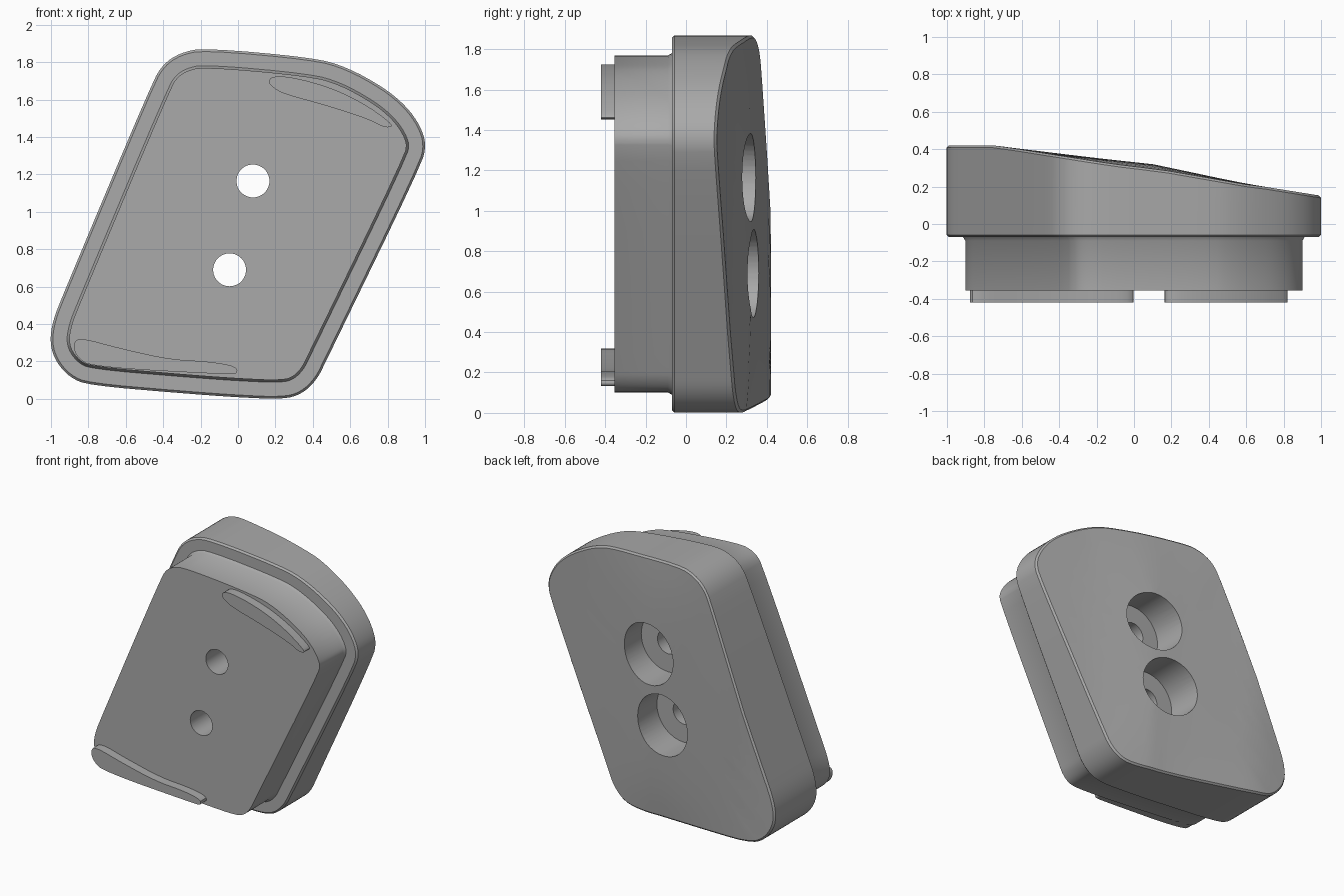
import bpy, bmesh, math
from mathutils import Vector

default = bpy.data.objects.get("Cube")
if default:
    bpy.data.objects.remove(default, do_unlink=True)

grey = bpy.data.materials.new("plain grey")
grey.use_nodes = True
colour = (0.4, 0.4, 0.4, 1)
grey.diffuse_color = colour
grey.node_tree.nodes["Principled BSDF"].inputs["Base Color"].default_value = colour


def round_off(points, passes=2):
    """Corner cutting on a closed outline of (x, z) points."""
    points = [Vector(p) for p in points]
    for _ in range(passes):
        cut = []
        for i, p in enumerate(points):
            q = points[(i + 1) % len(points)]
            cut += [p.lerp(q, 0.25), p.lerp(q, 0.75)]
        points = cut
    return points


def inset(points, distance):
    """Shift a clockwise outline inward along its normals."""
    moved = []
    for i, p in enumerate(points):
        along = (points[(i + 1) % len(points)] - points[i - 1]).normalized()
        moved.append(p + Vector((along.y, -along.x)) * distance)
    return moved


def make_object(name, bm):
    bmesh.ops.recalc_face_normals(bm, faces=bm.faces)
    mesh = bpy.data.meshes.new(name)
    bm.to_mesh(mesh)
    bm.free()
    mesh.materials.append(grey)
    obj = bpy.data.objects.new(name, mesh)
    bpy.context.collection.objects.link(obj)
    return obj


def smooth(obj):
    bpy.ops.object.select_all(action="DESELECT")
    obj.select_set(True)
    bpy.context.view_layer.objects.active = obj
    bpy.ops.object.shade_smooth_by_angle(angle=math.radians(35))


def loft(name, loops):
    """Skin a stack of equal closed loops of 3D points and cap both ends."""
    bm = bmesh.new()
    rings = [[bm.verts.new(p) for p in loop] for loop in loops]
    n = len(rings[0])
    for a, b in zip(rings, rings[1:]):
        for i in range(n):
            j = (i + 1) % n
            bm.faces.new((a[i], a[j], b[j], b[i]))
    bm.faces.new(rings[0])
    bm.faces.new(rings[-1])
    return make_object(name, bm)


# Slanted back surface, thick on the right and thin on the left
SLOPE = [(-1.1, .42), (-.75, .42), (-.18, .35), (.1, .32), (.6, .215), (1.1, .135)]


def back_y(p, rim):
    for (x0, y0), (x1, y1) in zip(SLOPE, SLOPE[1:]):
        if p.x <= x1:
            y = y0 + (y1 - y0) * (p.x - x0) / (x1 - x0)
            break
    middle = max(0, 1 - abs(p.x) / 0.7)
    return y - 0.025 * rim * middle


outline = round_off([
    (-.93, .57), (-.46, 1.69), (-.4, 1.79), (-.31, 1.85), (-.18, 1.877),
    (.4, 1.825), (.58, 1.775), (.78, 1.665), (.9, 1.565), (.975, 1.46),
    (1.007, 1.36), (.98, 1.25), (.47, .2), (.42, .1), (.34, .025), (.24, -.002),
    (0, .008), (-.3, .03), (-.8, .073), (-.9, .115), (-.975, .2), (-1.007, .3),
    (-.99, .42)])

# Body: narrower front block, stepped flange, slanted back
loops = []
for distance, y in [(.1, -.355), (.1, -.09), (.088, -.07), (.012, -.07), (0, -.058)]:
    loops.append([(p.x, y, p.y) for p in inset(outline, distance)])
loops.append([(p.x, back_y(p, 1) - .012, p.y) for p in outline])
edge = inset(outline, .012)
centre = Vector((0, .93))
for scale in (1, .9, .78, .64, .48, .32, .16, .04):
    ring = [centre.lerp(p, scale) for p in edge]
    loops.append([(p.x, back_y(p, scale ** 4), p.y) for p in ring])
body = loft("body", loops)

# Two counterbored screw holes
cutters = []
for x, z in [(.08, 1.165), (-.045, .69)]:
    for radius, near, far in [(.088, -.6, .7), (.218, .085, .7)]:
        circle = [(x + radius * math.cos(math.tau * i / 48),
                   z + radius * math.sin(math.tau * i / 48)) for i in range(48)]
        cutters.append(loft("hole_cutter", [[(a, y, b) for a, b in circle]
                                            for y in (near, far)]))
bpy.context.view_layer.objects.active = body
for cutter in cutters:
    cutter.hide_render = True
    hole = body.modifiers.new("hole", "BOOLEAN")
    hole.operation = "DIFFERENCE"
    hole.solver = "EXACT"
    hole.object = cutter
    bpy.ops.object.modifier_apply(modifier=hole.name)
for cutter in cutters:
    bpy.data.objects.remove(cutter, do_unlink=True)
smooth(body)

# Raised locating ridges on the front
ridges = {
    "upper_ridge": [(.155, 1.7), (.2, 1.73), (.34, 1.71), (.52, 1.655), (.68, 1.575),
                    (.8, 1.49), (.83, 1.455), (.78, 1.45), (.7, 1.495),
                    (.45, 1.575), (.26, 1.625), (.19, 1.66)],
    "lower_ridge": [(-.885, .29), (-.85, .33), (-.63, .27), (-.36, .21), (-.15, .2),
                    (-.01, .175), (0, .135), (-.05, .13), (-.78, .17), (-.86, .22)],
}
for name, points in ridges.items():
    shape = round_off(points)
    smooth(loft(name, [[(p.x, y, p.y) for p in shape] for y in (-.42, -.35)]))
